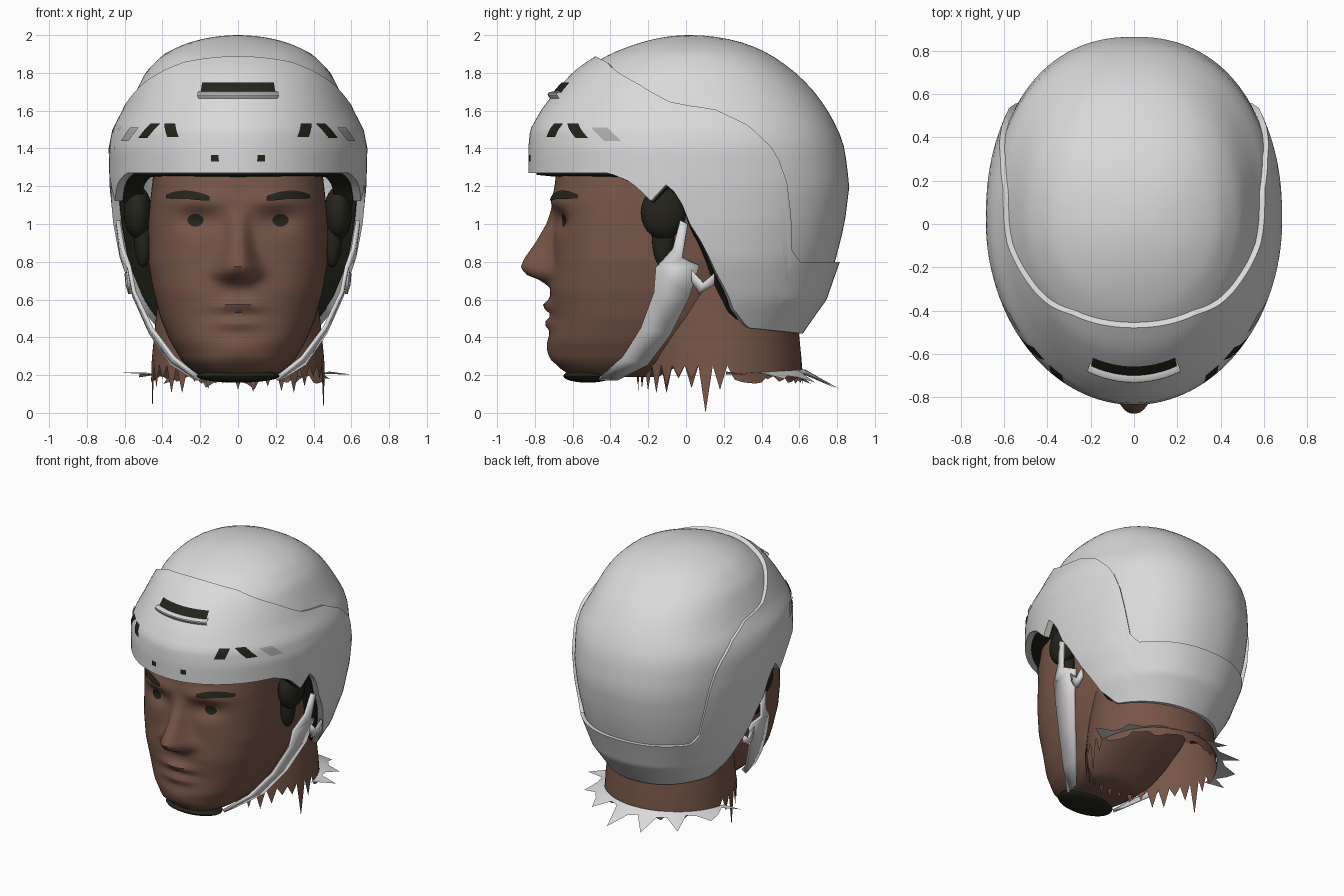
import bpy, bmesh, math, random
from mathutils import Vector

if "Cube" in bpy.data.objects:
    bpy.data.objects.remove(bpy.data.objects["Cube"])

random.seed(4)


def material(name, rgb):
    m = bpy.data.materials.new(name)
    m.diffuse_color = (*rgb, 1)
    m.use_nodes = True
    m.node_tree.nodes["Principled BSDF"].inputs["Base Color"].default_value = m.diffuse_color
    return m


WHITE = material("shell white", (0.70, 0.70, 0.71))
GREY = material("vent grey", (0.42, 0.42, 0.42))
SKIN = material("skin brown", (0.185, 0.092, 0.063))
DARK = material("padding dark", (0.018, 0.018, 0.011))


def interp(tab, x, k=1):
    """Linear lookup in a table sorted by its first column."""
    if x <= tab[0][0]:
        return tab[0][k]
    for a, b in zip(tab, tab[1:]):
        if x <= b[0]:
            return a[k] + (b[k] - a[k]) * (x - a[0]) / (b[0] - a[0])
    return tab[-1][k]


def grid(name, rings, mat, closed=True, angle=35, cap=False):
    """Skin a list of equally long point rows."""
    bm = bmesh.new()
    rows = [[bm.verts.new(p) for p in r] for r in rings]
    n = len(rows[0])
    for a, b in zip(rows, rows[1:]):
        for i in range(n if closed else n - 1):
            j = (i + 1) % n
            bm.faces.new((a[i], a[j], b[j], b[i]))
    if cap:
        bm.faces.new(rows[0])
    bmesh.ops.remove_doubles(bm, verts=bm.verts, dist=0.0005)
    bmesh.ops.recalc_face_normals(bm, faces=bm.faces)
    me = bpy.data.meshes.new(name)
    bm.to_mesh(me)
    bm.free()
    me.materials.append(mat)
    ob = bpy.data.objects.new(name, me)
    bpy.context.collection.objects.link(ob)
    bpy.ops.object.select_all(action='DESELECT')
    ob.select_set(True)
    bpy.context.view_layer.objects.active = ob
    bpy.ops.object.shade_smooth_by_angle(angle=math.radians(angle))
    return ob


def plate(name, fn, mat, nu=10, nv=3):
    """Small patch laid on a surface; fn maps u, v in 0..1 to a point."""
    return grid(name, [[fn(i / nu, j / nv) for i in range(nu + 1)]
                       for j in range(nv + 1)], mat, closed=False)


def spow(v, p):
    return math.copysign(abs(v) ** p, v)


# ---- helmet surface: height, half width, front length, back length
HELMET = [(0.40, .42, .55, .56), (0.60, .53, .65, .70), (0.80, .60, .74, .77),
          (1.0, .635, .81, .82), (1.2, .655, .83, .845), (1.4, .66, .83, .82),
          (1.5, .64, .82, .785), (1.6, .585, .76, .73), (1.7, .54, .68, .66),
          (1.8, .49, .58, .56), (1.9, .39, .42, .42), (1.96, .26, .26, .28),
          (2.0, 0, 0, 0)]
BY_DEPTH = [(-math.sqrt(2 - r[0]), *r[1:]) for r in HELMET]
LOWER = [(-1, 1.27), (-.5, 1.27), (-.36, 1.22), (-.24, 1.12), (-.15, 1.21),
         (-.07, 1.15), (0, 1.0), (.14, .75), (.29, .55), (.45, .45), (1, .42)]
UPPER = [(-1, 1.87), (-.8, 1.84), (-.4, 1.73), (-.14, 1.64), (.15, 1.6), (.35, 1.52),
         (.5, 1.38), (.58, 1.15), (.62, .88), (.7, .80), (1, .80)]
N = 128
ANG = [2 * math.pi * i / N for i in range(N)]


def shell(t, z, off=0.0):
    """Point on the helmet; t = 0 is the front, off pushes outward."""
    s = -math.sqrt(max(0, 2 - z))
    w, lf, lb = (interp(BY_DEPTH, s, k) for k in (1, 2, 3))
    c, sn = -math.cos(t), math.sin(t)
    p = 1 if c < 0 else 2 / 2.25
    length = lf if c < 0 else lb
    if z < 1.99:
        w, length = w + off, length + off
    return Vector((w * spow(sn, p), .02 + length * spow(c, p),
                   z + off * max(0, (z - 1.5) / .5)))


def low(t):
    return interp(LOWER, -math.cos(t))


def high(t):
    return interp(UPPER, -math.cos(t))


# crown shell
grid("helmet_crown", [[shell(t, low(t) + .02 + (1.98 - low(t)) * math.sin(k / 28 * math.pi / 2))
                       for t in ANG] for k in range(29)], WHITE)

# outer shell: brow, side flaps and lower back band, with turned-in rims
rows = [(0, -.04), (0, .01)] + [(k / 20, .025) for k in range(21)] + [(1, .012), (1, -.03)]
outer = [[shell(t, low(t) + (high(t) - low(t)) * f + (.012 if 0 < f < .06 else 0), o)
          for t in ANG] for f, o in rows]
grid("helmet_outer_shell", outer, WHITE)

# dark lining under the rim
grid("helmet_lining", [[shell(t, low(t) + dz, o) for t in ANG]
                       for dz, o in ((.03, -.01), (-.01, -.02), (-.02, -.12), (.1, -.14), (.3, -.14))], DARK)


# ---- helmet vents
def vent(name, t0, t1, z0, z1, mat, off=.031, slant=.0):
    def fn(u, v):
        t = math.radians(t0 + (t1 - t0) * u + slant * (v - .5))
        z = z0 + (z1 - z0) * v
        return shell(t, z, off(v) if callable(off) else off)
    plate(name, fn, mat, 12, 6)


vent("front_slot", -20, 20, 1.685, 1.735, DARK)
vent("front_slot_lip", -21, 21, 1.655, 1.695, WHITE, lambda v: .02 + .03 * math.sin(math.pi * v))
for side, s in (("right", 1), ("left", -1)):
    vent(side + "_vent_a", s * 29, s * 35, 1.46, 1.53, DARK, slant=s * 3)
    vent(side + "_vent_b", s * 42, s * 48, 1.455, 1.53, DARK, slant=s * -6)
    vent(side + "_vent_c", s * 55, s * 62, 1.44, 1.51, GREY, slant=s * -6)
    vent(side + "_brow_hole", s * 8.5, s * 12, 1.33, 1.365, DARK)

# ---- head: height, half width, front length, back length
HEAD = [(.19, .17, .33, .10), (.22, .24, .40, .16), (.28, .30, .455, .25), (.38, .36, .475, .40),
        (.5, .41, .46, .55), (.65, .45, .47, .68), (.8, .475, .455, .75), (1.0, .475, .45, .75),
        (1.12, .465, .455, .75), (1.25, .45, .44, .75), (1.5, .38, .34, .65)]
NOSE = [(.66, 0, .1), (.70, .05, .1), (.73, .13, .11), (.77, .17, .105), (.82, .15, .085),
        (.9, .095, .065), (1.0, .04, .055), (1.1, 0, .06)]


def blob(d, r):
    return math.exp(-(d / r) ** 2)


def bump(x, z):
    """Nose, lips, chin, brow ridge and eye sockets."""
    b = interp(NOSE, z) * math.exp(-abs(x / interp(NOSE, z, 2)) ** 2.6)
    b += (.045 * blob(z - .565, .03) + .035 * blob(z - .475, .03)) * blob(x, .12)
    b += .02 * blob(z - .33, .06) * blob(x, .12)
    b += .022 * blob(z - 1.12, .05) * blob(abs(x) - .2, .16)
    return b - .04 * blob(z - 1.02, .06) * blob(abs(x) - .21, .10)


def head_point(t, z):
    w, lf, lb = (interp(HEAD, z, k) for k in (1, 2, 3))
    x = w * spow(math.sin(t), 2 / 2.5)
    c = spow(-math.cos(t), 2 / 2.5)
    return Vector((x, -.25 + c * lf - bump(x, z) if c < 0 else -.25 + c * lb, z))


def face(x, z, off=.008):
    w, lf = interp(HEAD, z), interp(HEAD, z, 2)
    return Vector((x, -.25 - lf * (1 - abs(x / w) ** 2.5) ** .4 - bump(x, z) - off, z))


# denser columns across the face
front = [math.copysign(abs(k / 48) ** 1.25, k) * math.pi / 2 for k in range(-48, 49)]
back = [math.pi / 2 + math.pi * k / 24 for k in range(1, 24)]
grid("head", [[head_point(t, .19 + k * .0225) for t in front + back] for k in range(59)],
     SKIN, angle=50, cap=True)

# eyes and eyebrows
for side, s in (("right", 1), ("left", -1)):
    plate(side + "_eye", lambda u, v: face(
        s * (.225 + .042 * (2 * u - 1)),
        1.02 + .034 * (2 * v - 1) * math.sqrt(max(.05, 1 - (2 * u - 1) ** 2))), DARK)
    plate(side + "_eyebrow", lambda u, v: face(
        s * (.15 + .23 * u),
        1.135 + .02 * math.sin(u * 2.6) + (.022 - .012 * abs(2 * u - 1) ** 3) * (2 * v - 1)), DARK)

# ---- neck with a torn lower edge
M = 72
neck = []
for z, w, l in ((.8, .42, .36), (.55, .43, .40), (.4, .445, .42), (.3, .455, .43)):
    neck.append([(w * math.sin(a), .18 - l * math.cos(a), z)
                 for a in (2 * math.pi * i / M for i in range(M))])
torn = []
for i in range(M):
    a = 2 * math.pi * i / M
    fore = -math.cos(a) < .1
    z = (.25 if i % 2 else random.uniform(.10, .2)) if fore else random.uniform(.15, .2)
    if i in (16, M - 16):
        z = 0.0
    torn.append((.46 * math.sin(a), .18 - .44 * math.cos(a), z))
grid("neck", neck + [torn], SKIN)

# torn collar strip round the back of the neck
arc = [math.radians(-85 + 170 * k / 22) for k in range(23)]
inner = [(.46 * math.sin(a), .17 + .46 * math.cos(a), .20 + .03 * math.cos(a)) for a in arc]
edge = []
for k, a in enumerate(arc):
    r = random.uniform(.02, .10) if k % 3 else random.uniform(.12, .2)
    edge.append(((.46 + r) * math.sin(a), .17 + (.46 + r) * math.cos(a), .22 - .5 * r * math.cos(a)))
grid("torn_collar", [inner, edge], WHITE, closed=False)

# ---- chin straps: front edge and back edge points
STRAP = [((.635, -.03, 1.02), (.635, .01, 1.0)), ((.61, -.07, .87), (.615, -.02, .82)),
         ((.575, -.16, .77), (.58, .07, .78)), ((.55, -.17, .64), (.55, .02, .62)),
         ((.46, -.24, .45), (.46, -.08, .42)), ((.34, -.34, .29), (.35, -.2, .26)),
         ((.20, -.46, .18), (.22, -.36, .18))]
LINK = [((.58, .03, .76), (.575, .03, .70)), ((.585, .09, .69), (.57, .07, .63)),
        ((.59, .15, .74), (.585, .15, .68))]


def ellipsoid(name, loc, size, mat):
    rings = [[(loc[0] + size[0] * math.sin(p) * math.cos(q), loc[1] + size[1] * math.sin(p) * math.sin(q),
               loc[2] + size[2] * math.cos(p)) for q in (math.pi * i / 12 for i in range(24))]
             for p in (math.pi * k / 12 for k in range(13))]
    return grid(name, rings, mat)


for side, s in (("right", 1), ("left", -1)):
    for part, pts in (("chin_strap", STRAP), ("strap_link", LINK)):
        ob = grid(f"{side}_{part}", [[(s * x, y, z) for x, y, z in row] for row in pts], WHITE, closed=False)
        mod = ob.modifiers.new("thickness", 'SOLIDIFY')
        mod.thickness, mod.offset = .022, 0
    # ear padding
    ellipsoid(side + "_ear_pad", (s * .53, -.12, 1.06), (.075, .12, .14), DARK)
    ellipsoid(side + "_lower_pad", (s * .50, -.12, .92), (.05, .06, .15), DARK)

# chin cup
ellipsoid("chin_cup", (0, -.52, .195), (.22, .13, .035), DARK)
